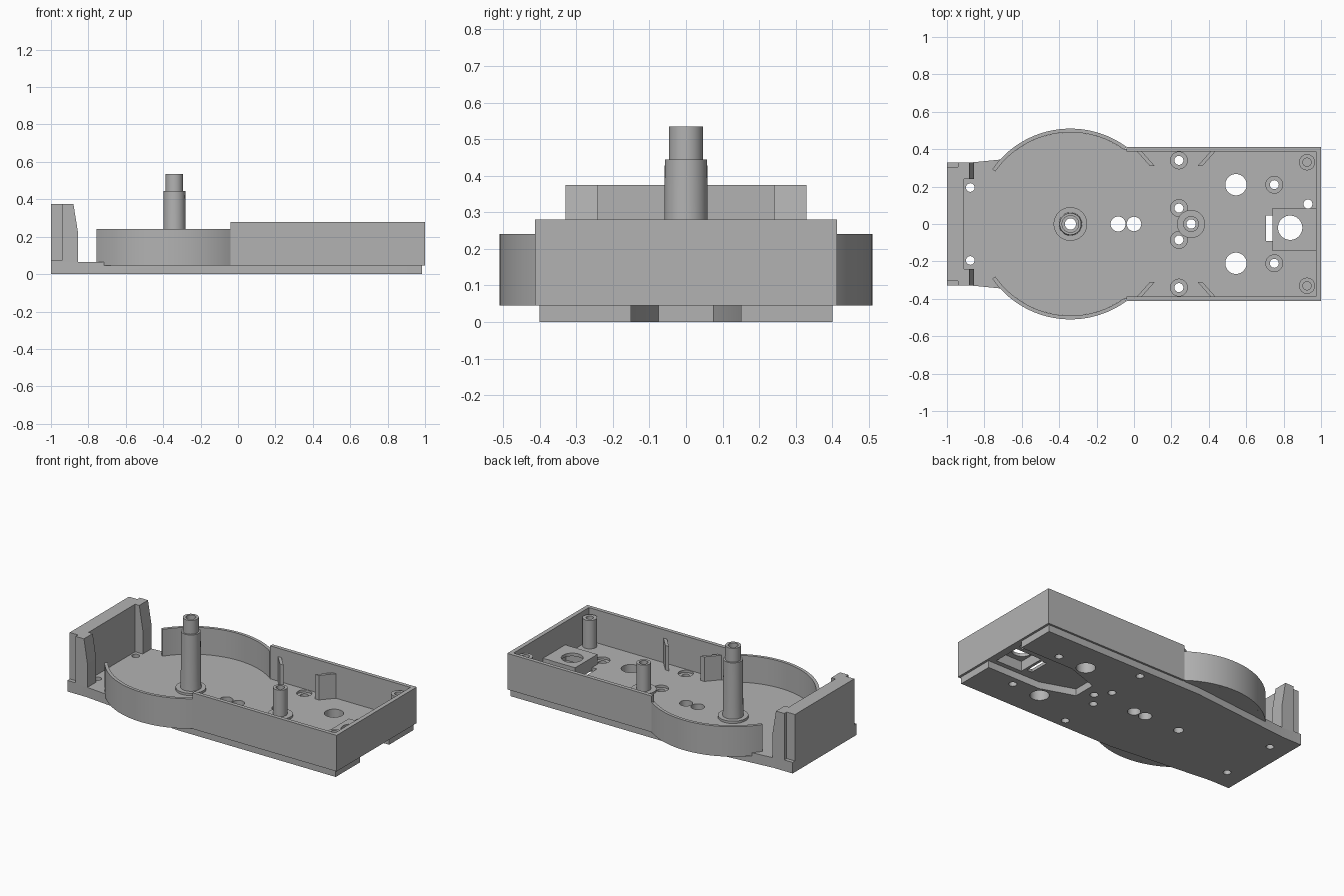
import bpy
import bmesh
from math import sin, cos, radians, tau

if "Cube" in bpy.data.objects:
    bpy.data.objects.remove(bpy.data.objects["Cube"])

grey = bpy.data.materials.new("plain grey")
grey.use_nodes = True
COLOUR = (0.45, 0.45, 0.45, 1)
grey.diffuse_color = COLOUR
grey.node_tree.nodes["Principled BSDF"].inputs["Base Color"].default_value = COLOUR


def finish(name, bm):
    bmesh.ops.recalc_face_normals(bm, faces=bm.faces)
    mesh = bpy.data.meshes.new(name)
    bm.to_mesh(mesh)
    bm.free()
    ob = bpy.data.objects.new(name, mesh)
    mesh.materials.append(grey)
    bpy.context.collection.objects.link(ob)
    return ob


def smooth(ob):
    bpy.ops.object.select_all(action='DESELECT')
    ob.select_set(True)
    bpy.context.view_layer.objects.active = ob
    bpy.ops.object.shade_smooth_by_angle(angle=radians(30))


def prism(name, pts, z0, z1):
    """Extrude a plan outline from z0 to z1."""
    bm = bmesh.new()
    face = bm.faces.new([bm.verts.new((x, y, z0)) for x, y in pts])
    top = bmesh.ops.extrude_face_region(bm, geom=[face])["geom"]
    for v in top:
        if isinstance(v, bmesh.types.BMVert):
            v.co.z = z1
    return finish(name, bm)


def box(name, x0, x1, y0, y1, z0, z1):
    return prism(name, [(x0, y0), (x1, y0), (x1, y1), (x0, y1)], z0, z1)


def arc(cx, cy, r, a0, a1, n):
    return [(cx + r * cos(a0 + (a1 - a0) * i / n), cy + r * sin(a0 + (a1 - a0) * i / n))
            for i in range(n + 1)]


def disc(name, x, y, r, z0, z1, n=40):
    return prism(name, arc(x, y, r, 0, tau, n)[:-1], z0, z1)


def lathe(name, x, y, profile, n=40):
    """Revolve a closed (radius, z) profile about a vertical axis."""
    bm = bmesh.new()
    rings = [[bm.verts.new((x + r * cos(tau * i / n), y + r * sin(tau * i / n), z))
              for i in range(n)] for r, z in profile]
    for a, b in zip(rings, rings[1:] + rings[:1]):
        for i in range(n):
            j = (i + 1) % n
            bm.faces.new((a[i], a[j], b[j], b[i]))
    ob = finish(name, bm)
    smooth(ob)
    return ob


def combine(ob, other, operation='DIFFERENCE'):
    mod = ob.modifiers.new("cut", 'BOOLEAN')
    mod.object, mod.operation, mod.solver = other, operation, 'EXACT'
    bpy.context.view_layer.objects.active = ob
    bpy.ops.object.modifier_apply(modifier=mod.name)
    bpy.data.objects.remove(other)


def mirrored(half):
    return half + [(x, -y) for x, y in reversed(half)]


FLOOR, LIP = 0.065, 0.045
HUB = -0.34

# Base plate with the round floor and the stepped block for the slotted end
base = prism("base_plate", mirrored([(-1, 0.33), (-0.86, 0.33), (-0.16, 0.4), (0.985, 0.4)]), 0, FLOOR)
combine(base, disc("round_floor", HUB, 0, 0.49, LIP, FLOOR, 96), 'UNION')
combine(base, box("raised_box", 0.74, 0.972, -0.145, 0.085, 0.03, 0.13), 'UNION')

# Tapered channel under the plate, and the hollow of the raised box
combine(base, prism("channel", mirrored([(1.1, 0.15), (0.6, 0.15), (0.38, 0.075)]), -0.1, LIP))
combine(base, box("box_hollow", 0.76, 0.95, -0.12, 0.06, 0.02, 0.11))
combine(base, box("slot", 0.705, 0.742, -0.09, 0.045, -0.1, 0.1))

# Through holes: x, y, radius
holes = [(HUB, 0, 0.03), (-0.085, 0, 0.04), (0, 0, 0.039), (0.305, 0, 0.025),
         (0.24, 0.085, 0.024), (0.24, -0.085, 0.024), (0.835, -0.02, 0.065), (0.93, 0.107, 0.024)]
for s in (1, -1):
    holes += [(-0.875, 0.195 * s, 0.023), (0.24, 0.34 * s, 0.024),
              (0.545, 0.21 * s, 0.057), (0.75, 0.21 * s, 0.024)]
for x, y, r in holes:
    combine(base, disc("hole", x, y, r, -0.1, 0.3))

# Counterbores around the screw holes
for s in (1, -1):
    for x, y in ((0.24, 0.34), (0.24, 0.085), (0.75, 0.21)):
        combine(base, disc("counterbore", x, y * s, 0.045, 0.05, 0.2))
smooth(base)

# Rectangular tray wall
prism("tray_wall", [(-0.04, 0.413), (1, 0.413), (1, -0.413), (-0.04, -0.413),
                    (-0.04, -0.388), (0.972, -0.388), (0.972, 0.388), (-0.04, 0.388)], LIP, 0.28)

for s, side in ((1, "left"), (-1, "right")):
    # Curved wall around the round floor
    a0, a1 = radians(54) * s, radians(145) * s
    wall = prism("curved_wall_" + side, arc(HUB, 0, 0.51, a0, a1, 40) + arc(HUB, 0, 0.49, a1, a0, 40), LIP, 0.24)
    smooth(wall)

    # Slanted ribs inside the tray
    for x0, x1 in ((0.085, 0.015), (0.34, 0.41)):
        prism("rib_" + side, [(x0, 0.31 * s), (x0 + 0.026, 0.31 * s),
                              (x1 + 0.026, 0.389 * s), (x1, 0.389 * s)], FLOOR, 0.225)

    # End bracket cheek with a sloped inner face and an outer notch
    bm = bmesh.new()
    profile = [(-1, FLOOR), (-0.855, FLOOR), (-0.855, 0.22), (-0.88, 0.375), (-1, 0.375)]
    face = bm.faces.new([bm.verts.new((x, 0.24 * s, z)) for x, z in profile])
    for g in bmesh.ops.extrude_face_region(bm, geom=[face])["geom"]:
        if isinstance(g, bmesh.types.BMVert):
            g.co.y = 0.33 * s
    cheek = finish("bracket_cheek_" + side, bm)
    ys = sorted((0.305 * s, 0.4 * s))
    combine(cheek, box("notch", -1.1, -0.94, ys[0], ys[1], 0.072, 0.5))

    # Corner screw post
    lathe("corner_post_" + side, 0.925, 0.33 * s,
          [(0.022, FLOOR), (0.043, FLOOR), (0.043, 0.25), (0.022, 0.25)])

# End bracket web between the cheeks
box("bracket_web", -1, -0.91, -0.24, 0.24, FLOOR, 0.375)

# Tall stepped spindle and the short post
lathe("spindle", HUB, 0, [(0.03, FLOOR), (0.09, FLOOR), (0.09, 0.08), (0.062, 0.08), (0.06, 0.15),
                          (0.058, 0.445), (0.047, 0.445), (0.047, 0.535), (0.03, 0.535)])
lathe("short_post", 0.305, 0, [(0.025, FLOOR), (0.075, FLOOR), (0.075, 0.078), (0.042, 0.078),
                               (0.042, 0.25), (0.025, 0.25)])
